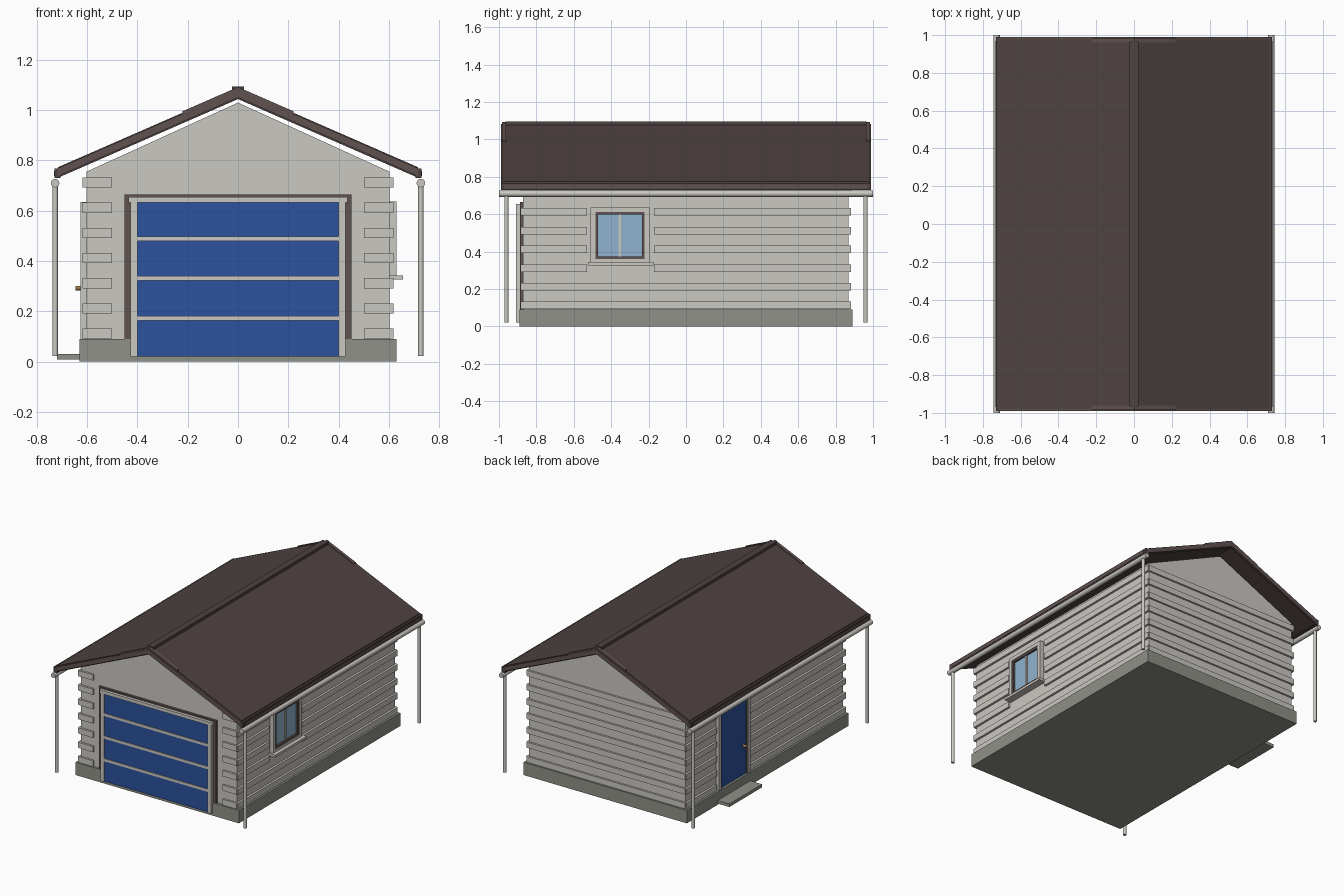
import bpy, bmesh
from mathutils import Vector

if "Cube" in bpy.data.objects:
    bpy.data.objects.remove(bpy.data.objects["Cube"])


def material(name, rgb):
    m = bpy.data.materials.new(name)
    m.use_nodes = True
    m.diffuse_color = (*rgb, 1)
    m.node_tree.nodes["Principled BSDF"].inputs["Base Color"].default_value = (*rgb, 1)
    return m


CREAM = material("cream_cladding", (0.60, 0.58, 0.54))
STONE = material("grey_concrete", (0.28, 0.28, 0.25))
ROOF = material("dark_brown_roof", (0.075, 0.055, 0.053))
TRIM = material("brown_trim", (0.12, 0.085, 0.083))
BLUE = material("blue_door", (0.025, 0.085, 0.34))
GLASS = material("pale_blue_glass", (0.28, 0.45, 0.62))
BRASS = material("brass", (0.35, 0.2, 0.06))


def add(name, bm, mat):
    bmesh.ops.recalc_face_normals(bm, faces=bm.faces)
    me = bpy.data.meshes.new(name)
    bm.to_mesh(me)
    bm.free()
    me.materials.append(mat)
    ob = bpy.data.objects.new(name, me)
    bpy.context.collection.objects.link(ob)
    return ob


def box(name, x, y, z, mat):
    """Box from (min, max) ranges."""
    bm = bmesh.new()
    bmesh.ops.create_cube(bm, size=1)
    for v in bm.verts:
        v.co = [r[0] if c < 0 else r[1] for c, r in zip(v.co, (x, y, z))]
    return add(name, bm, mat)


def prism(name, profile, y, mat):
    """Extrude an (x, z) profile along y."""
    bm = bmesh.new()
    face = bm.faces.new([bm.verts.new((px, y[0], pz)) for px, pz in profile])
    ext = bmesh.ops.extrude_face_region(bm, geom=[face])
    verts = [g for g in ext["geom"] if isinstance(g, bmesh.types.BMVert)]
    bmesh.ops.translate(bm, verts=verts, vec=(0, y[1] - y[0], 0))
    return add(name, bm, mat)


def pipe(name, a, b, radius, mat):
    a, b = Vector(a), Vector(b)
    bm = bmesh.new()
    bmesh.ops.create_cone(bm, cap_ends=True, segments=16, radius1=radius,
                          radius2=radius, depth=(b - a).length)
    for f in bm.faces:
        f.smooth = len(f.verts) == 4
    bm.transform((b - a).to_track_quat("Z", "Y").to_matrix().to_4x4())
    bmesh.ops.translate(bm, verts=bm.verts, vec=(a + b) / 2)
    ob = add(name, bm, mat)
    return ob


def chevron(name, half, apex, thick, y, mat, slope=0.437):
    """Gabled strip following the roof pitch."""
    drop = half * slope
    pts = [(-half, apex - drop), (0, apex), (half, apex - drop),
           (half, apex - drop - thick), (0, apex - thick), (-half, apex - drop - thick)]
    return prism(name, pts, y, mat)


# Foundation and walls
box("foundation", (-0.63, 0.63), (-0.89, 0.89), (0, 0.09), STONE)
box("walls", (-0.603, 0.603), (-0.872, 0.868), (0.09, 0.755), CREAM)
for end, y in (("front", (-0.872, -0.86)), ("back", (0.856, 0.868))):
    prism(end + "_gable", [(-0.603, 0.755), (0, 1.03), (0.603, 0.755)], y, CREAM)

# Cladding boards, broken around the openings
for i in range(7):
    z = (0.092 + 0.1 * i, 0.132 + 0.1 * i)
    for s in (-1, 1):
        box("front_board", sorted((s * 0.5, s * 0.61)), (-0.885, -0.86), z, CREAM)
    box("back_board", (-0.61, 0.61), (0.86, 0.881), z, CREAM)
    if 0.25 < z[0] < 0.66:
        spans = [(-0.88, -0.53), (-0.17, 0.877)]
    else:
        spans = [(-0.88, 0.877)]
    for span in spans:
        box("window_side_board", (0.59, 0.618), span, z, CREAM)
    for span in ((-0.88, 0.17), (0.54, 0.877)):
        box("door_side_board", (-0.618, -0.59), span, z, CREAM)

# Roof
chevron("roof", 0.715, 1.086, 0.042, (-0.98, 0.98), ROOF)
box("ridge_cap", (-0.023, 0.023), (-0.965, 0.965), (1.06, 1.095), ROOF)
for s in (-1, 1):
    chevron("barge_board", 0.715, 1.082, 0.032, sorted((s * 0.975, s * 0.99)), TRIM)
    chevron("apex_plate", 0.22, 1.092, 0.03, sorted((s * 0.962, s * 0.985)), TRIM)
    box("eave_fascia", sorted((s * 0.705, s * 0.73)), (-0.99, 0.99), (0.73, 0.768), ROOF)
    box("eave_strip", sorted((s * 0.725, s * 0.732)), (-0.97, 0.97), (0.738, 0.758), TRIM)
    # Gutters and downspouts
    pipe("gutter", (s * 0.727, -1, 0.71), (s * 0.727, 1, 0.71), 0.017, CREAM)
    for y in (-0.96, 0.96):
        pipe("downspout", (s * 0.727, y, 0.022), (s * 0.727, y, 0.7), 0.011, CREAM)

# Garage door
for s in (-1, 1):
    box("garage_outer_jamb", sorted((s * 0.425, s * 0.452)), (-0.888, -0.86), (0.09, 0.665), TRIM)
    box("garage_inner_jamb", sorted((s * 0.4, s * 0.427)), (-0.908, -0.86), (0.02, 0.65), CREAM)
box("garage_outer_lintel", (-0.452, 0.452), (-0.888, -0.86), (0.65, 0.665), TRIM)
box("garage_inner_lintel", (-0.435, 0.435), (-0.908, -0.86), (0.632, 0.655), CREAM)
box("garage_door", (-0.4, 0.4), (-0.9, -0.86), (0.02, 0.635), BLUE)
for i in range(3):
    z = 0.173 + 0.158 * i
    box("garage_rail", (-0.4, 0.4), (-0.906, -0.88), (z - 0.009, z + 0.009), CREAM)


def frame(name, x, y, z, w, mat, sill=True):
    """Rectangular border of width w on a side wall."""
    box(name + "_top", x, y, (z[1] - w, z[1]), mat)
    if sill:
        box(name + "_bottom", x, y, (z[0], z[0] + w), mat)
    low = z[0] + w if sill else z[0]
    for span in ((y[0], y[0] + w), (y[1] - w, y[1])):
        box(name + "_side", x, span, (low, z[1] - w), mat)


# Side window
frame("window_casing", (0.59, 0.63), (-0.51, -0.195), (0.335, 0.637), 0.026, CREAM)
frame("window_frame", (0.59, 0.625), (-0.485, -0.22), (0.36, 0.612), 0.015, TRIM)
box("window_glass", (0.59, 0.612), (-0.472, -0.233), (0.373, 0.6), GLASS)
box("window_mullion", (0.59, 0.619), (-0.361, -0.347), (0.373, 0.6), CREAM)
box("window_sill", (0.59, 0.655), (-0.525, -0.175), (0.326, 0.343), CREAM)

# Side door with handle and step
frame("door_casing", (-0.626, -0.59), (0.185, 0.53), (0.09, 0.635), 0.024, CREAM, False)
frame("door_frame", (-0.622, -0.59), (0.209, 0.506), (0.09, 0.611), 0.008, TRIM, False)
box("side_door", (-0.615, -0.59), (0.216, 0.499), (0.09, 0.604), BLUE)
pipe("door_handle", (-0.61, 0.245, 0.293), (-0.645, 0.245, 0.293), 0.009, BRASS)
box("door_step", (-0.72, -0.62), (0.19, 0.55), (0.008, 0.03), STONE)
